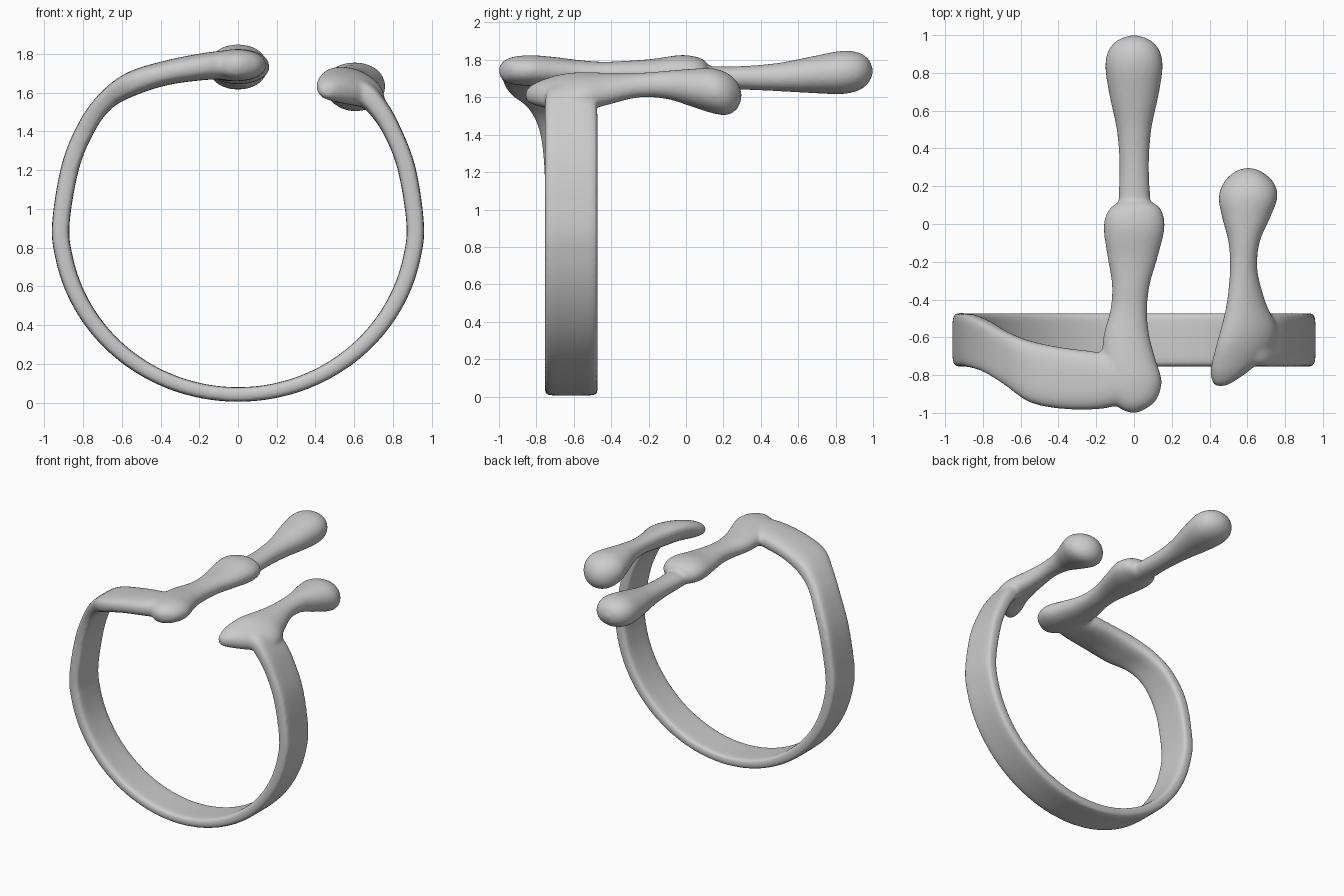
import bpy, bmesh, math
from mathutils import Vector

SIDES, STEPS = 32, 6


def catmull(a, b, c, d, t):
    return [0.5 * (2 * q + (r - p) * t + (2 * p - 5 * q + 4 * r - s) * t * t
                   + (3 * q - p - 3 * r + s) * t ** 3)
            for p, q, r, s in zip(a, b, c, d)]


def refine(stations):
    pts = [stations[0]] + stations + [stations[-1]]
    out = []
    for i in range(len(stations) - 1):
        out += [catmull(*pts[i:i + 4], k / STEPS) for k in range(STEPS)]
    return out + [list(stations[-1])]


def spow(v, e):
    return math.copysign(abs(v) ** e, v)


def loft(bm, sections):
    """Skin a closed tube over (centre, axis u, axis v, roundness) sections."""
    rings = []
    for c, u, v, n in sections:
        ring = []
        for k in range(SIDES):
            a = 2 * math.pi * (k + 0.5) / SIDES
            ring.append(bm.verts.new(c + u * spow(math.cos(a), 2 / n)
                                     + v * spow(math.sin(a), 2 / n)))
        rings.append(ring)
    faces = [bm.faces.new(rings[0]), bm.faces.new(rings[-1][::-1])]
    for r, s in zip(rings, rings[1:]):
        for k in range(SIDES):
            j = (k + 1) % SIDES
            faces.append(bm.faces.new((r[j], r[k], s[k], s[j])))
    bmesh.ops.recalc_face_normals(bm, faces=faces)


def band(bm, stations):
    """Stations: outer x, z, inner x, z, y low, y high, roundness."""
    secs = []
    for ox, oz, ix, iz, y0, y1, n in refine(stations):
        secs.append((Vector(((ox + ix) / 2, (y0 + y1) / 2, (oz + iz) / 2)),
                     Vector(((ox - ix) / 2, 0, (oz - iz) / 2)),
                     Vector((0, (y1 - y0) / 2, 0)), n))
    loft(bm, secs)


def bone(bm, stations):
    """Stations: y, left x, right x, bottom z, top z, tilt."""
    secs = []
    for y, x0, x1, z0, z1, tilt in refine(stations):
        secs.append((Vector(((x0 + x1) / 2, y, (z0 + z1) / 2)),
                     Vector(((x1 - x0) / 2, 0, tilt)),
                     Vector((0, 0, (z1 - z0) / 2)), 2.1))
    loft(bm, secs)


bm = bmesh.new()

# Open band: flared left end, elliptical hoop, right end
left_end = [
    (-0.05, 1.82, -0.05, 1.67, -0.95, -0.72, 2.4),
    (-0.18, 1.805, -0.18, 1.665, -0.98, -0.68, 2.6),
    (-0.38, 1.765, -0.36, 1.64, -0.98, -0.655, 2.8),
    (-0.57, 1.705, -0.52, 1.59, -0.945, -0.62, 3.2),
    (-0.71, 1.60, -0.645, 1.525, -0.85, -0.57, 4),
    (-0.82, 1.45, -0.735, 1.41, -0.785, -0.515, 5),
    (-0.91, 1.23, -0.82, 1.21, -0.757, -0.478, 6),
]
hoop = []
for i in range(17):
    a = math.pi * (1 + i / 16)
    c, s = math.cos(a), math.sin(a)
    hoop.append((0.96 * c, 0.92 + 0.915 * s, 0.87 * c, 0.92 + 0.84 * s,
                 -0.755, -0.472, 6))
right_end = [
    (0.915, 1.22, 0.825, 1.20, -0.755, -0.472, 6),
    (0.83, 1.44, 0.755, 1.38, -0.755, -0.472, 5),
    (0.755, 1.57, 0.68, 1.49, -0.755, -0.475, 4),
    (0.68, 1.655, 0.61, 1.55, -0.75, -0.49, 3),
    (0.57, 1.69, 0.55, 1.59, -0.73, -0.52, 2.5),
]
band(bm, left_end + hoop + right_end)

# Front half of the long bone
bone(bm, [
    (-1.0, -0.015, 0.015, 1.73, 1.76, 0),
    (-0.98, -0.07, 0.06, 1.69, 1.79, 0),
    (-0.93, -0.12, 0.12, 1.67, 1.815, 0),
    (-0.83, -0.16, 0.147, 1.66, 1.825, 0),
    (-0.70, -0.17, 0.11, 1.66, 1.815, 0),
    (-0.58, -0.16, 0.08, 1.66, 1.80, 0),
    (-0.45, -0.125, 0.07, 1.66, 1.79, 0),
    (-0.32, -0.118, 0.085, 1.66, 1.795, 0),
    (-0.18, -0.14, 0.125, 1.655, 1.805, 0),
    (-0.04, -0.16, 0.16, 1.645, 1.825, 0),
    (0.04, -0.152, 0.158, 1.65, 1.82, 0),
    (0.095, -0.115, 0.13, 1.66, 1.80, 0),
    (0.13, -0.05, 0.06, 1.69, 1.76, 0),
])

# Back half of the long bone
bone(bm, [
    (0.02, -0.08, 0.08, 1.65, 1.765, 0),
    (0.15, -0.082, 0.085, 1.645, 1.765, 0),
    (0.32, -0.078, 0.08, 1.64, 1.768, 0),
    (0.50, -0.092, 0.092, 1.632, 1.785, 0),
    (0.68, -0.13, 0.13, 1.622, 1.82, 0),
    (0.83, -0.152, 0.152, 1.617, 1.848, 0),
    (0.92, -0.135, 0.135, 1.635, 1.84, 0),
    (0.975, -0.085, 0.085, 1.675, 1.805, 0),
    (1.0, -0.015, 0.015, 1.73, 1.75, 0),
])

# Short bone on the right end
bone(bm, [
    (-0.86, 0.445, 0.47, 1.60, 1.62, 0),
    (-0.84, 0.415, 0.52, 1.57, 1.655, 0),
    (-0.77, 0.405, 0.62, 1.55, 1.69, -0.02),
    (-0.66, 0.43, 0.73, 1.54, 1.71, -0.05),
    (-0.55, 0.46, 0.755, 1.54, 1.72, -0.05),
    (-0.42, 0.49, 0.70, 1.565, 1.725, -0.03),
    (-0.25, 0.507, 0.655, 1.60, 1.73, -0.01),
    (-0.10, 0.50, 0.665, 1.59, 1.742, 0),
    (0.03, 0.467, 0.72, 1.55, 1.752, 0),
    (0.14, 0.448, 0.76, 1.515, 1.755, 0),
    (0.22, 0.475, 0.74, 1.505, 1.73, 0),
    (0.275, 0.53, 0.68, 1.54, 1.68, 0),
    (0.298, 0.59, 0.62, 1.60, 1.62, 0),
])

mesh = bpy.data.meshes.new("open_bone_ring")
bm.to_mesh(mesh)
bm.free()
ring = bpy.data.objects.new("open_bone_ring", mesh)
bpy.context.collection.objects.link(ring)

# Fuse the parts and soften the joins
remesh = ring.modifiers.new("fuse", 'REMESH')
remesh.mode = 'VOXEL'
remesh.voxel_size = 0.012
remesh.use_smooth_shade = True
soft = ring.modifiers.new("soften", 'SMOOTH')
soft.factor = 0.5
soft.iterations = 10
